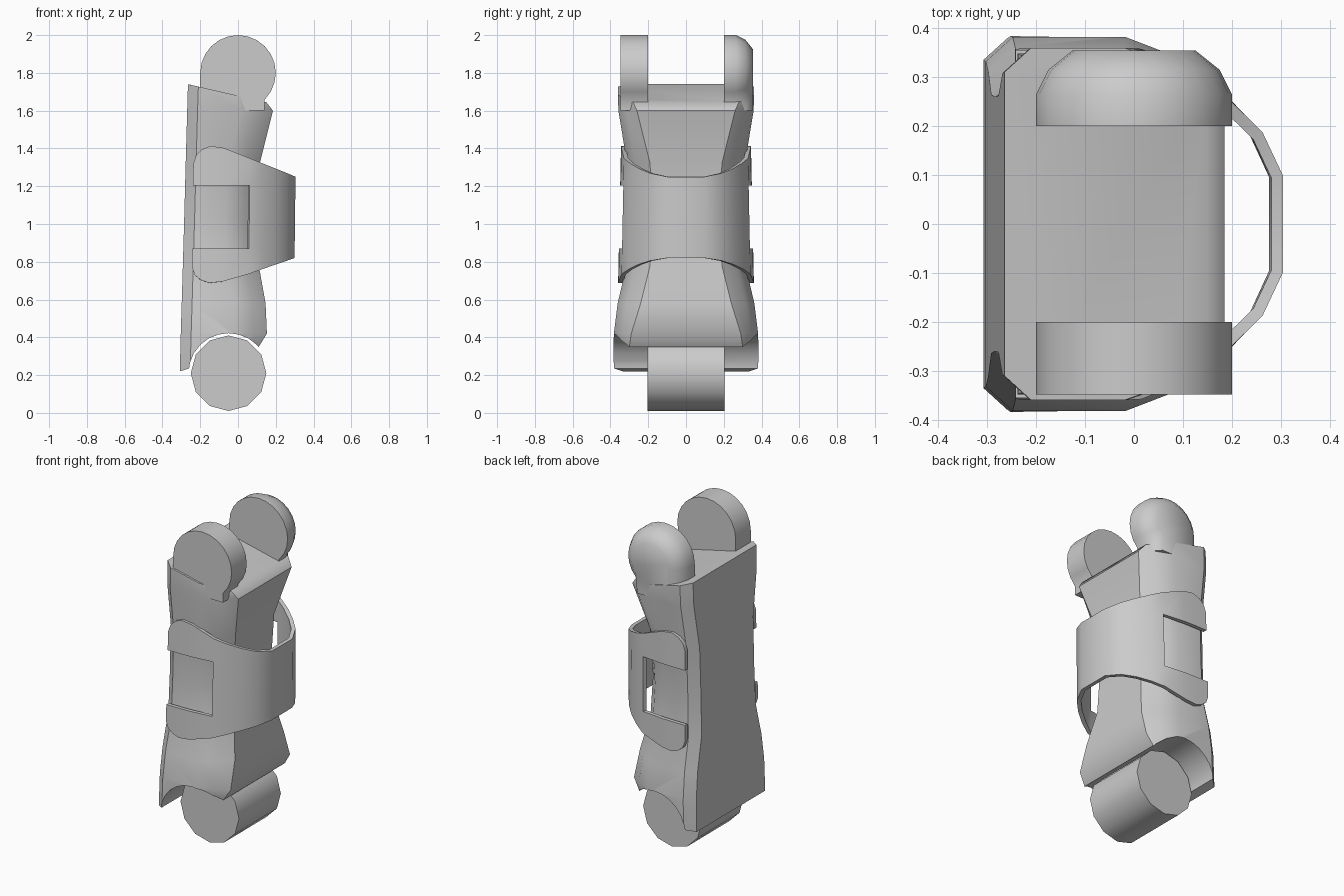
import bpy, math

if "Cube" in bpy.data.objects:
    bpy.data.objects.remove(bpy.data.objects["Cube"])


def make(name, verts, faces, angle=40):
    me = bpy.data.meshes.new(name)
    me.from_pydata(verts, [], faces)
    ob = bpy.data.objects.new(name, me)
    bpy.context.collection.objects.link(ob)
    smooth(ob, angle)
    return ob


def activate(ob):
    bpy.ops.object.select_all(action='DESELECT')
    ob.select_set(True)
    bpy.context.view_layer.objects.active = ob


def smooth(ob, angle=40):
    activate(ob)
    bpy.ops.object.shade_smooth_by_angle(angle=math.radians(angle))


def loft(name, rings, angle=40):
    """Skin a stack of equal-length closed rings and cap both ends."""
    n = len(rings[0])
    verts = [p for r in rings for p in r]
    faces = [(k * n + i, k * n + (i + 1) % n, (k + 1) * n + (i + 1) % n, (k + 1) * n + i)
             for k in range(len(rings) - 1) for i in range(n)]
    faces += [tuple(reversed(range(n))), tuple(range(len(verts) - n, len(verts)))]
    ob = make(name, verts, faces, angle)
    activate(ob)
    bpy.ops.object.mode_set(mode='EDIT')
    bpy.ops.mesh.select_all(action='SELECT')
    bpy.ops.mesh.normals_make_consistent(inside=False)
    bpy.ops.object.mode_set(mode='OBJECT')
    return ob


def barrel(name, r, half, sides, cx=-0.05, cz=0.21):
    rings = [[(cx + r * math.cos(2 * math.pi * i / sides), y, cz + r * math.sin(2 * math.pi * i / sides))
              for i in range(sides)] for y in (-half, half)]
    return loft(name, rings)


# Limb body: z at back, z at front, back x, front x, side half width, front half width
sections = [
    (0.22, 0.35, -0.308, 0.11, 0.385, 0.33),
    (0.42, 0.42, -0.303, 0.153, 0.382, 0.32),
    (0.58, 0.58, -0.298, 0.146, 0.362, 0.27),
    (0.78, 0.78, -0.292, 0.11, 0.315, 0.22),
    (1.02, 1.02, -0.285, 0.10, 0.31, 0.21),
    (1.32, 1.32, -0.277, 0.115, 0.312, 0.22),
    (1.60, 1.60, -0.269, 0.185, 0.358, 0.29),
    (1.74, 1.645, -0.265, 0.15, 0.36, 0.31),
]
rings = []
for zb, zf, xb, xf, ws, wf in sections:
    half = [(xb, ws - 0.05), (xb + 0.055, ws), (xf - 0.17, ws), (xf - 0.07, ws - 0.02 - (ws - wf) * 0.3), (xf, wf - 0.03)]
    loop = half + [(x, -y) for x, y in reversed(half)]
    rings.append([(x, y, zb + (zf - zb) * (x - xb) / (xf - xb)) for x, y in loop])
body = loft("limb_body", rings)

# Concave socket above the hinge
cutter = barrel("socket_cutter", 0.212, 0.6, 24)
mod = body.modifiers.new("socket", 'BOOLEAN')
mod.operation = 'DIFFERENCE'
mod.solver = 'EXACT'
mod.object = cutter
activate(body)
bpy.ops.object.modifier_apply(modifier="socket")
bpy.data.objects.remove(cutter)
smooth(body)

# Lower hinge
barrel("lower_hinge", 0.2, 0.205, 12)


# Upper fork lugs
def lug_ring(y, r):
    k = r / 0.2
    pts = [(r * math.cos(math.radians(a)), 1.8 + r * math.sin(math.radians(a)))
           for a in range(-45, 181, 15)]
    pts += [(-0.2 * k, 1.6), (0.14 * k, 1.6)]
    return [(x, y, z) for x, z in pts]


loft("fork_lug_front", [lug_ring(-0.348, 0.2), lug_ring(-0.2, 0.2)])
loft("fork_lug_back", [lug_ring(0.2, 0.2), lug_ring(0.265, 0.2),
                       lug_ring(0.315, 0.175), lug_ring(0.355, 0.125)], 50)

# Wraparound cuff: x, y, bottom z, top z along one arm, then mirrored
arm = [
    (-0.24, 0.352, 0.77, 1.32), (-0.225, 0.352, 0.73, 1.365), (-0.195, 0.352, 0.705, 1.395),
    (-0.15, 0.352, 0.688, 1.413), (-0.08, 0.35, 0.695, 1.403), (0.06, 0.335, 0.735, 1.348),
    (0.13, 0.30, 0.76, 1.32), (0.20, 0.25, 0.785, 1.292), (0.26, 0.19, 0.805, 1.268),
    (0.302, 0.10, 0.82, 1.25),
]
path = [(x, -y, b, t) for x, y, b, t in arm] + list(reversed(arm))
verts, faces = [], []
for x, y, b, t in path:
    for z in (b, 0.87, 1.205, t):
        verts.append((x + 0.012 * (z - 1.04), y * (1 - 0.06 * (z - 1.04)), z))
for i in range(len(path) - 1):
    for j in range(3):
        notch = j == 1 and (i < 5 or i >= len(path) - 6)
        if not notch:
            a = i * 4 + j
            faces.append((a, a + 4, a + 5, a + 1))
cuff = make("cuff", verts, faces)
sol = cuff.modifiers.new("thickness", 'SOLIDIFY')
sol.thickness = 0.024
sol.offset = -1
activate(cuff)
bpy.ops.object.modifier_apply(modifier="thickness")
smooth(cuff)
